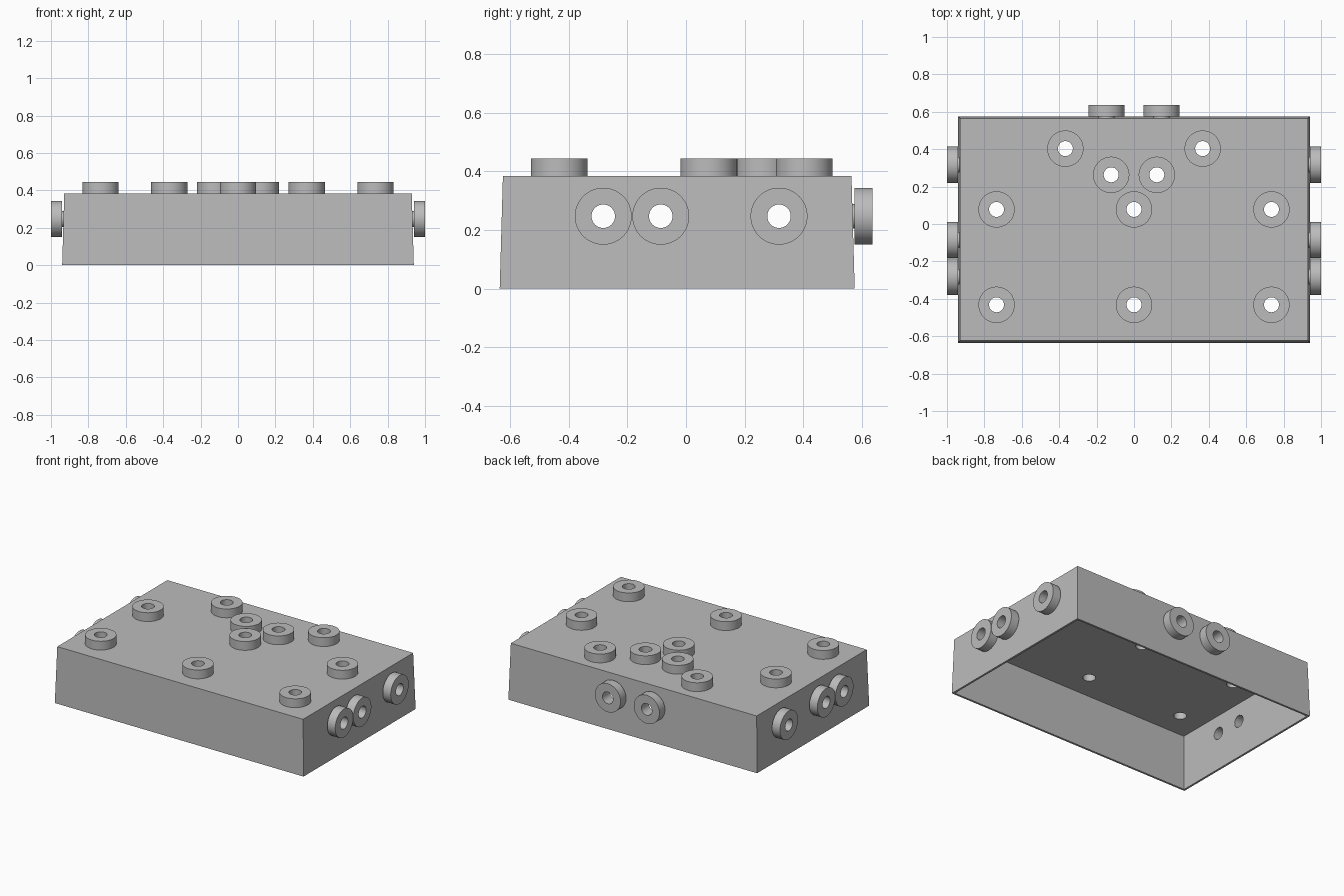
import bpy, bmesh, math
from mathutils import Matrix, Vector

cube = bpy.data.objects.get("Cube")
if cube:
    bpy.data.objects.remove(cube, do_unlink=True)

grey = bpy.data.materials.new("plain grey")
grey.use_nodes = True
GREY = (0.5, 0.5, 0.5, 1)
grey.diffuse_color = GREY
grey.node_tree.nodes["Principled BSDF"].inputs["Base Color"].default_value = GREY

X, Y, H = 0.94, 0.605, 0.384       # half width and half depth at the rim, height
YC = -0.03                         # centre of the box in y
TAPER, WALL = 0.011, 0.014
HOLE, BOSS, TALL = 0.04, 0.097, 0.06
SIDES = 48


def make_object(name, bm):
    bmesh.ops.recalc_face_normals(bm, faces=bm.faces)
    mesh = bpy.data.meshes.new(name)
    bm.to_mesh(mesh)
    bm.free()
    mesh.materials.append(grey)
    obj = bpy.data.objects.new(name, mesh)
    bpy.context.collection.objects.link(obj)
    return obj


def placed(pos, axis):
    """Matrix carrying local z onto axis at pos."""
    return Matrix.Translation(pos) @ Vector(axis).to_track_quat('Z', 'Y').to_matrix().to_4x4()


def boss(name, pos, axis, neck):
    """Flanged ring on pos, with a thin sleeve reaching back into the wall."""
    lip = HOLE + 0.002
    profile = [(HOLE, -neck), (HOLE, TALL), (BOSS, TALL), (BOSS, 0), (lip, 0), (lip, -neck)]
    bm = bmesh.new()
    rings = []
    for i in range(SIDES):
        a = math.tau * i / SIDES
        rings.append([bm.verts.new((r * math.cos(a), r * math.sin(a), z)) for r, z in profile])
    n = len(profile)
    for i in range(SIDES):
        p, q = rings[i], rings[(i + 1) % SIDES]
        for j in range(n):
            k = (j + 1) % n
            bm.faces.new((p[j], q[j], q[k], p[k]))
    bm.transform(placed(pos, axis))
    obj = make_object(name, bm)
    bpy.ops.object.select_all(action='DESELECT')
    obj.select_set(True)
    bpy.context.view_layer.objects.active = obj
    bpy.ops.object.shade_smooth_by_angle(angle=math.radians(30))


# Boss positions: base point and direction
bosses = []
for x, y in ((0.735, 0.078), (0.735, -0.432), (0.367, 0.403), (0.122, 0.263)):
    bosses += [("top_boss", (s * x, y, H), (0, 0, 1)) for s in (-1, 1)]
bosses += [("top_boss", (0, y, H), (0, 0, 1)) for y in (0.078, -0.432)]
for s, side in ((-1, "right_boss"), (1, "left_boss")):
    bosses += [(side, (s * X, y, 0.247), (s, 0, 0)) for y in (-0.282, -0.086, 0.317)]
    bosses.append(("back_boss", (s * 0.147, YC + Y, 0.247), (0, 1, 0)))

# Hollow tapered shell, open underneath
bm = bmesh.new()
loops = []
for inset, z in ((0, 0), (TAPER, H), (WALL, 0), (WALL + TAPER, H - WALL)):
    hx, hy = X - inset, Y - inset
    loops.append([bm.verts.new((sx * hx, YC + sy * hy, z))
                  for sx, sy in ((-1, -1), (1, -1), (1, 1), (-1, 1))])
outer, top, inner, ceiling = loops
bm.faces.new(top)
bm.faces.new(ceiling)
for a, b in ((outer, top), (inner, ceiling), (outer, inner)):
    for i in range(4):
        j = (i + 1) % 4
        bm.faces.new((a[i], a[j], b[j], b[i]))
shell = make_object("shell", bm)

# Holes through the shell behind every boss
bm = bmesh.new()
for _, pos, axis in bosses:
    bmesh.ops.create_cone(bm, cap_ends=True, segments=SIDES, radius1=HOLE + 0.001,
                          radius2=HOLE + 0.001, depth=0.12, matrix=placed(pos, axis))
cutter = make_object("hole_cutter", bm)
cut = shell.modifiers.new("holes", 'BOOLEAN')
cut.operation = 'DIFFERENCE'
cut.solver = 'EXACT'
cut.object = cutter
bpy.context.view_layer.objects.active = shell
bpy.ops.object.modifier_apply(modifier=cut.name)
bpy.data.objects.remove(cutter, do_unlink=True)

for i, (name, pos, axis) in enumerate(bosses):
    boss(f"{name}_{i + 1}", pos, axis, WALL if axis[2] else WALL + 0.006)
